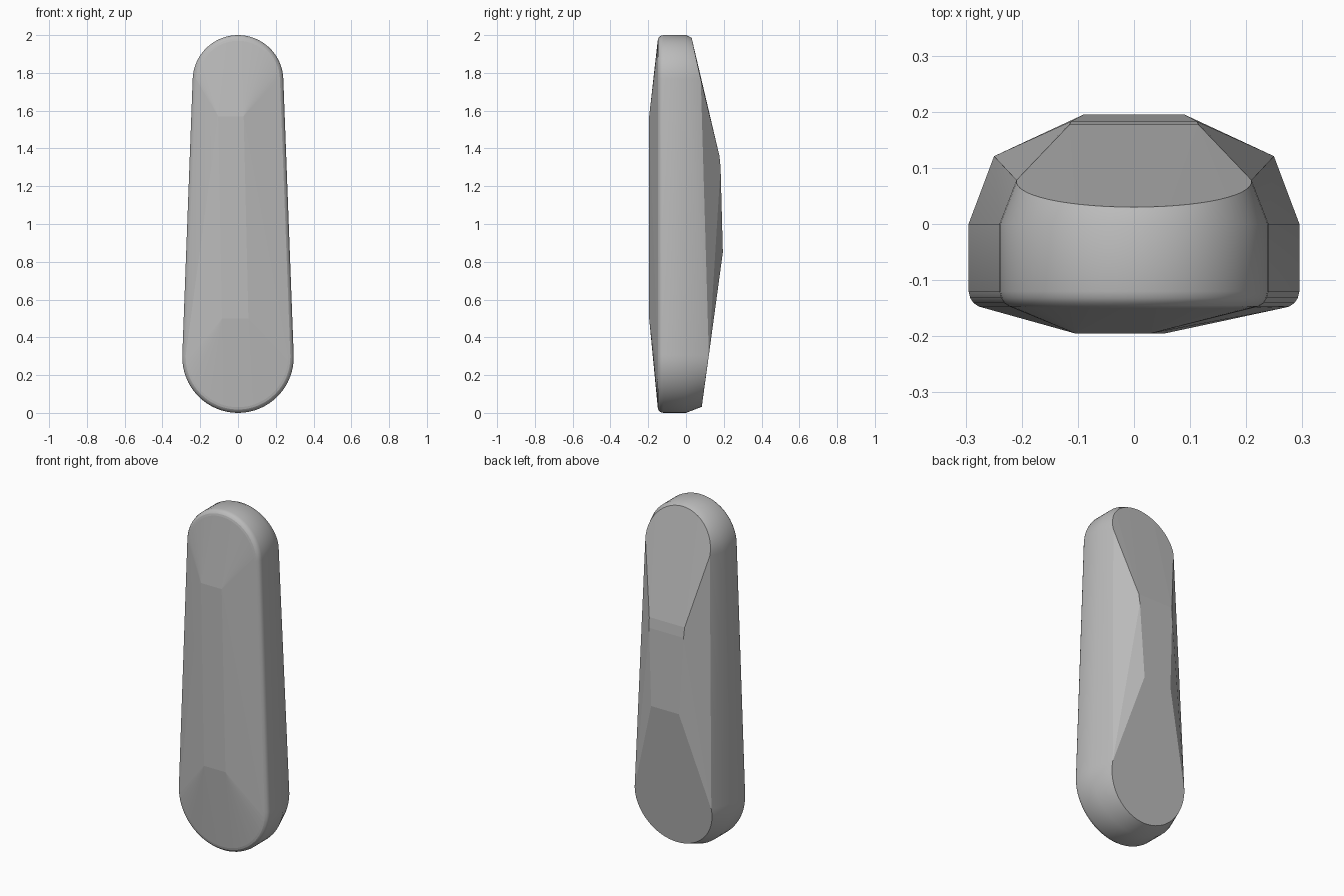
import bpy
import bmesh
import math

if "Cube" in bpy.data.objects:
    bpy.data.objects.remove(bpy.data.objects["Cube"])

LOW_R, TOP_R = 0.295, 0.24
LOW_Z, TOP_Z = LOW_R, 2.0 - TOP_R
TILT = math.asin((LOW_R - TOP_R) / (TOP_Z - LOW_Z))
STEPS = 32
CHAMFER = 0.39  # inset per unit of depth on the back chamfer


def outline(inset):
    """Tapered capsule outline in x and z, shrunk by inset."""
    points = []
    for radius, height, start, sweep in (
            (TOP_R, TOP_Z, TILT, math.pi - 2 * TILT),
            (LOW_R, LOW_Z, math.pi - TILT, math.pi + 2 * TILT)):
        for i in range(STEPS + 1):
            a = start + sweep * i / STEPS
            r = radius - inset
            points.append((r * math.cos(a), height + r * math.sin(a)))
    return points


def back_depth(z):
    """Depth of the two sloping end facets on the back."""
    return min(0.195 - 0.136 * (0.85 - z), 0.18 - 0.238 * (z - 1.34))


bm = bmesh.new()

# Rounded front rim and straight side wall
for inset, y in ((0.03, -0.15), (0.018, -0.147), (0.009, -0.141),
                 (0.003, -0.132), (0.0, -0.12), (0.0, 0.0)):
    for x, z in outline(inset):
        bm.verts.new((x, y, z))

# Rim of the sloping back chamfer
for x, z in outline(0.03):
    y = back_depth(z)
    k = 1 - (CHAMFER * y - 0.03) / (LOW_R if z < 1 else TOP_R)
    centre = LOW_Z if z < 1 else TOP_Z
    bm.verts.new((x * k, y, centre + (z - centre) * k))

# Shallow front plate and raised back plate
for x, z in ((-0.105, 1.57), (0.03, 1.57), (0.055, 0.5), (-0.085, 0.5)):
    bm.verts.new((x, -0.195, z))
for side in (-1, 1):
    for x, y, z in ((0.115, 0.177, 1.36), (0.112, 0.183, 1.3),
                    (0.09, 0.195, 0.85)):
        bm.verts.new((side * x, y, z))

# Convex skin over the rims and plates
hull = bmesh.ops.convex_hull(bm, input=bm.verts[:])
unused = {v for v in hull["geom_interior"] + hull["geom_unused"]
          if isinstance(v, bmesh.types.BMVert)}
bmesh.ops.delete(bm, geom=list(unused), context="VERTS")
bmesh.ops.dissolve_limit(bm, angle_limit=math.radians(0.6),
                         verts=bm.verts[:], edges=bm.edges[:])
bmesh.ops.recalc_face_normals(bm, faces=bm.faces[:])

# Smooth the rims and walls, keep the large facets flat
for face in bm.faces:
    face.smooth = -0.94 < face.normal.y < 0.5
for edge in bm.edges:
    if edge.calc_face_angle(0) > math.radians(30):
        edge.smooth = False

mesh = bpy.data.meshes.new("faceted_body")
bm.to_mesh(mesh)
bm.free()
body = bpy.data.objects.new("faceted_body", mesh)
bpy.context.scene.collection.objects.link(body)

grey = bpy.data.materials.new("plain_grey")
grey.use_nodes = True
colour = (0.5, 0.5, 0.5, 1.0)
grey.diffuse_color = colour
grey.node_tree.nodes["Principled BSDF"].inputs["Base Color"].default_value = colour
mesh.materials.append(grey)
